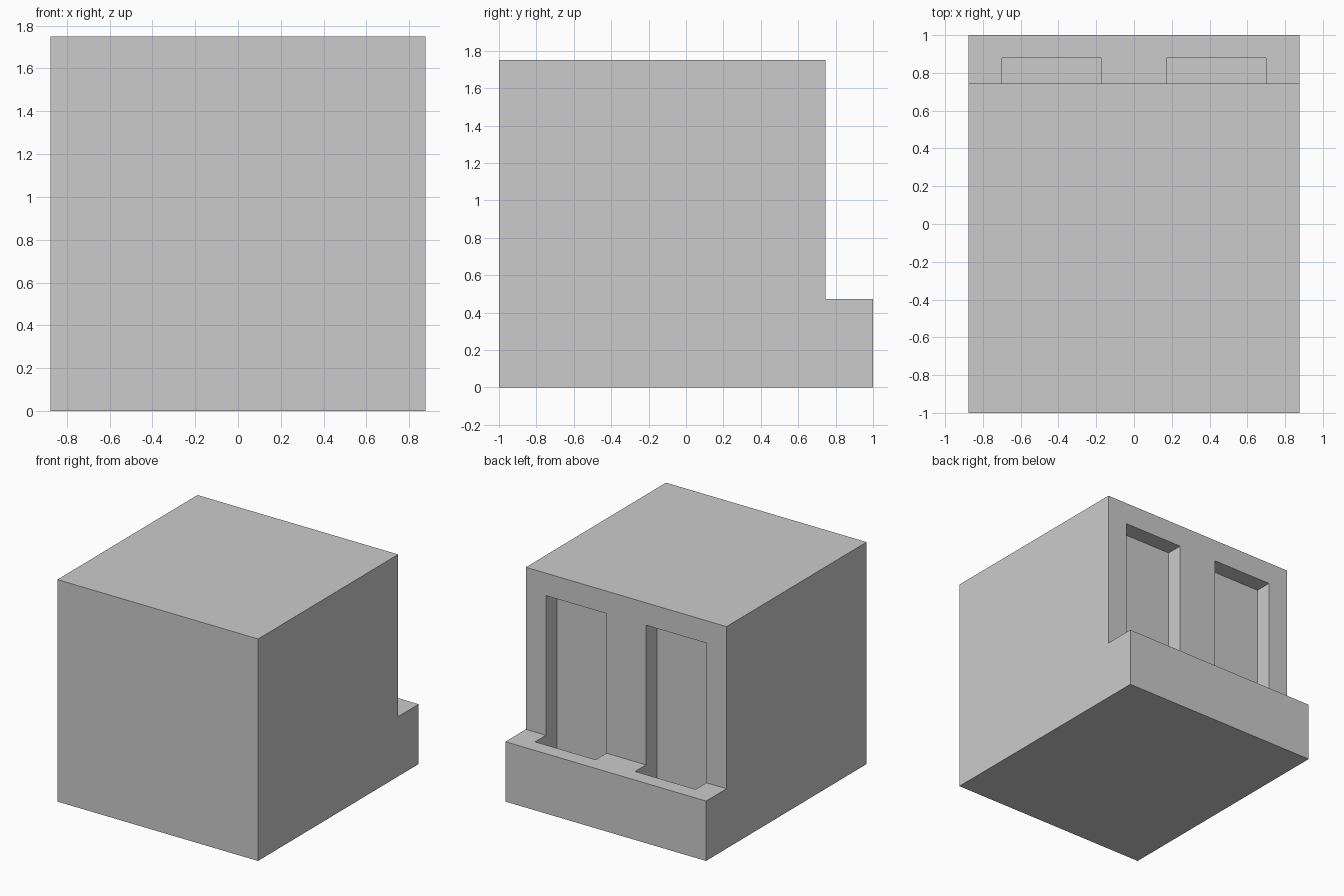
import bpy
import bmesh

if "Cube" in bpy.data.objects:
    bpy.data.objects.remove(bpy.data.objects["Cube"])

HALF_W = 0.875


def add_object(name, bm):
    bmesh.ops.recalc_face_normals(bm, faces=bm.faces[:])
    mesh = bpy.data.meshes.new(name)
    bm.to_mesh(mesh)
    bm.free()
    obj = bpy.data.objects.new(name, mesh)
    bpy.context.collection.objects.link(obj)
    return obj


def box(name, lo, hi):
    bm = bmesh.new()
    bmesh.ops.create_cube(bm, size=1)
    for v in bm.verts:
        v.co = [(a + b) / 2 + c * (b - a) for a, b, c in zip(lo, hi, v.co)]
    return add_object(name, bm)


# Block with a low ledge at the back: L-shaped side profile (y, z) extruded across x
profile = [(-1, 0), (1, 0), (1, 0.472), (0.745, 0.472), (0.745, 1.75), (-1, 1.75)]
bm = bmesh.new()
face = bm.faces.new([bm.verts.new((-HALF_W, y, z)) for y, z in profile])
side = bmesh.ops.extrude_face_region(bm, geom=[face])["geom"]
verts = [g for g in side if isinstance(g, bmesh.types.BMVert)]
bmesh.ops.translate(bm, verts=verts, vec=(2 * HALF_W, 0, 0))
body = add_object("body", bm)

# Two tall recesses in the back wall that continue down as slots in the ledge
for label, x0, x1 in (("left", -0.70, -0.172), ("right", 0.172, 0.70)):
    cutter = box(f"{label}_recess_cutter", (x0, 0.61, 0.175), (x1, 0.88, 1.573))
    cutter.hide_render = True
    cutter.display_type = 'WIRE'
    mod = body.modifiers.new(f"{label}_recess", 'BOOLEAN')
    mod.operation = 'DIFFERENCE'
    mod.solver = 'EXACT'
    mod.object = cutter
